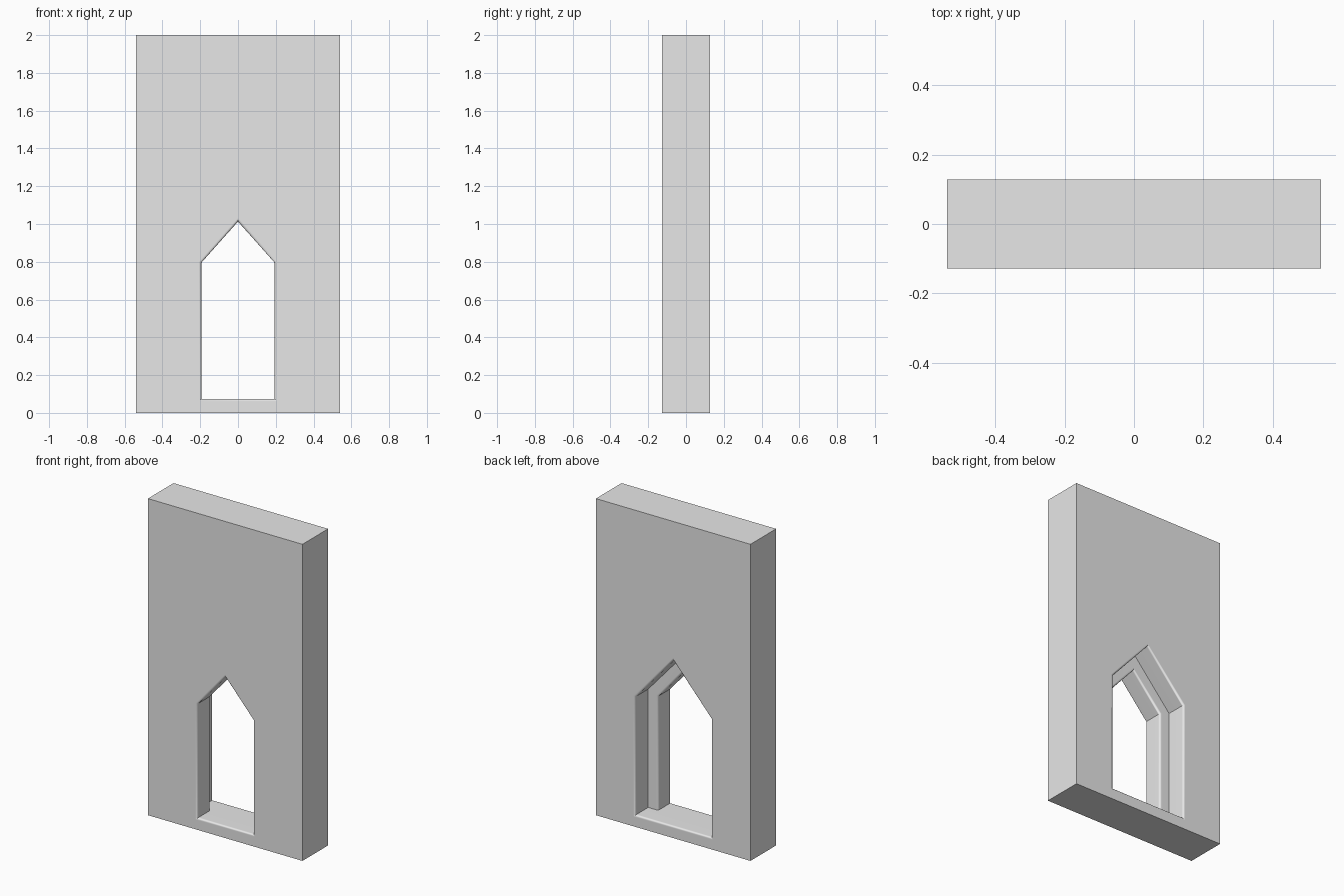
import bpy
import bmesh
import math

default = bpy.data.objects.get("Cube")
if default:
    bpy.data.objects.remove(default, do_unlink=True)

# Wall and opening sizes
HALF_W, HALF_D, HEIGHT = 0.54, 0.128, 2.0
OPEN_W, SILL, SHOULDER, APEX = 0.194, 0.074, 0.795, 1.013
REBATE, ROUND, STEPS = 0.07, 0.013, 4
SLOPE = (APEX - SHOULDER) / OPEN_W
RISE = math.hypot(1, SLOPE)


def wall_ring(y):
    """Outer rectangle, with a point at the middle of the top."""
    return [(-HALF_W, y, 0), (HALF_W, y, 0), (HALF_W, y, HEIGHT),
            (0, y, HEIGHT), (-HALF_W, y, HEIGHT)]


def opening_ring(grow, y, drop=0.0):
    """Pointed opening outline, grown evenly at its sides and gable."""
    w = OPEN_W + grow
    apex = APEX + grow * RISE
    shoulder = apex - SLOPE * w
    return [(-w, y, SILL - drop), (w, y, SILL - drop), (w, y, shoulder),
            (0, y, apex), (-w, y, shoulder)]


arc = [math.pi / 2 * i / STEPS for i in range(STEPS + 1)]
rings = [wall_ring(HALF_D), wall_ring(-HALF_D)]

# Rounded front edge of the opening
for t in arc:
    g = ROUND * (1 - math.sin(t))
    rings.append(opening_ring(g, -HALF_D + ROUND * (1 - math.cos(t)), g))

# Rounded step halfway through, then the wider rebate
for t in arc:
    rings.append(opening_ring(ROUND * (1 - math.cos(t)),
                              ROUND * (math.sin(t) - 1)))
ledge = len(rings) - 1
rings.append(opening_ring(REBATE, 0))

# Rounded back edge of the opening
for t in arc:
    g = ROUND * (1 - math.cos(t))
    rings.append(opening_ring(REBATE + g, HALF_D - ROUND * (1 - math.sin(t)), g))

# Join the rings into one closed solid
bm = bmesh.new()
loops = [[bm.verts.new(p) for p in ring] for ring in rings]
for k, a in enumerate(loops):
    b = loops[(k + 1) % len(loops)]
    for i in range(5):
        j = (i + 1) % 5
        if k == ledge and i == 0:
            continue  # the sill runs straight through below the ledge
        bm.faces.new((a[i], a[j], b[j], b[i]))
mesh = bpy.data.meshes.new("wall_with_pointed_opening")
bm.to_mesh(mesh)
bm.free()
wall = bpy.data.objects.new("wall_with_pointed_opening", mesh)
bpy.context.collection.objects.link(wall)

# Plain light grey
grey = bpy.data.materials.new("light_grey")
grey.use_nodes = True
grey.diffuse_color = (0.8, 0.8, 0.8, 1)
grey.node_tree.nodes["Principled BSDF"].inputs["Base Color"].default_value = (0.8, 0.8, 0.8, 1)
mesh.materials.append(grey)

# Smooth roundings, flat walls
bpy.ops.object.select_all(action="DESELECT")
wall.select_set(True)
bpy.context.view_layer.objects.active = wall
bpy.ops.object.shade_smooth_by_angle(angle=math.radians(35))
weighted = wall.modifiers.new("flat_walls", "WEIGHTED_NORMAL")
weighted.keep_sharp = True
